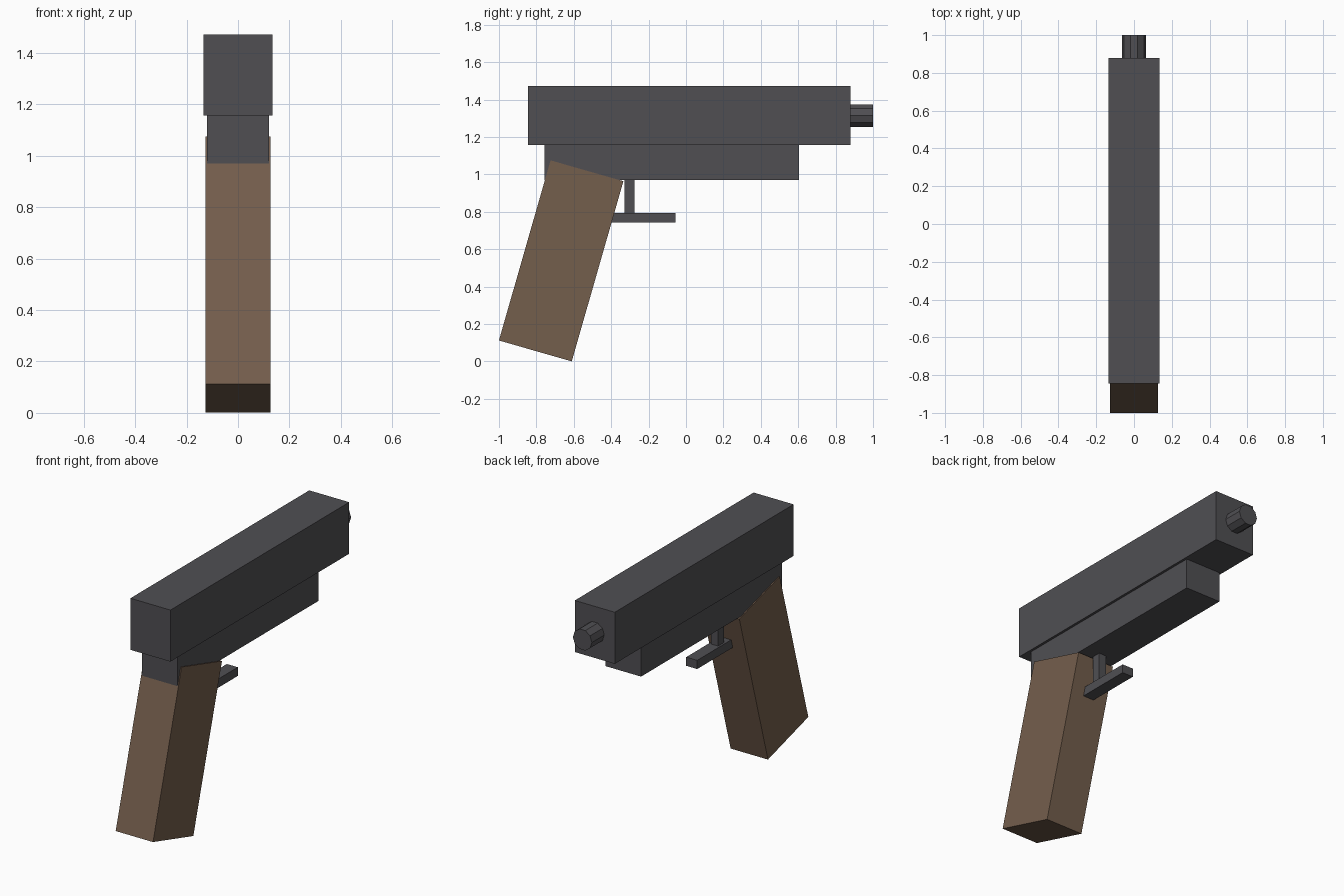
import bpy
import math

cube = bpy.data.objects.get("Cube")
if cube:
    bpy.data.objects.remove(cube, do_unlink=True)


def material(name, rgb):
    mat = bpy.data.materials.new(name)
    mat.use_nodes = True
    color = (*rgb, 1.0)
    mat.diffuse_color = color
    mat.node_tree.nodes["Principled BSDF"].inputs["Base Color"].default_value = color
    return mat


def finish(name, mat):
    obj = bpy.context.object
    obj.name = obj.data.name = name
    obj.data.materials.append(mat)
    return obj


def box(name, mat, width, y, z, tilt=0.0):
    """Box centred on x = 0 spanning the y and z ranges, tilted about x."""
    bpy.ops.mesh.primitive_cube_add(
        size=1, location=(0, sum(y) / 2, sum(z) / 2))
    obj = finish(name, mat)
    size = (width, y[1] - y[0], z[1] - z[0])
    for v in obj.data.vertices:
        v.co = [c * s for c, s in zip(v.co, size)]
    obj.rotation_euler.x = math.radians(tilt)
    return obj


steel = material("dark grey steel", (0.08, 0.078, 0.086))
wood = material("brown wood", (0.175, 0.112, 0.073))

# Body
box("slide", steel, 0.27, (-0.845, 0.88), (1.157, 1.472))
box("frame", steel, 0.24, (-0.757, 0.605), (0.97, 1.157))

# Raked grip
box("grip", wood, 0.252, (-0.87, -0.465), (0.037, 1.039), tilt=-16)

# Trigger post and bar, the bar running back into the grip
box("trigger_post", steel, 0.05, (-0.33, -0.275), (0.78, 0.98))
box("trigger_guard_bar", steel, 0.074, (-0.45, -0.055), (0.742, 0.795))

# Ten-sided muzzle
bpy.ops.mesh.primitive_cylinder_add(
    vertices=10, radius=0.064, depth=0.2, location=(0, 0.9, 1.314),
    rotation=(math.radians(90), math.radians(18), 0))
muzzle = finish("muzzle", steel)
# Turn about its own axis so that a flat faces upward
muzzle.rotation_euler = (math.radians(90), 0, 0)
for v in muzzle.data.vertices:
    a = math.atan2(v.co.y, v.co.x) + math.radians(18)
    r = math.hypot(v.co.x, v.co.y)
    v.co.x, v.co.y = r * math.cos(a), r * math.sin(a)
